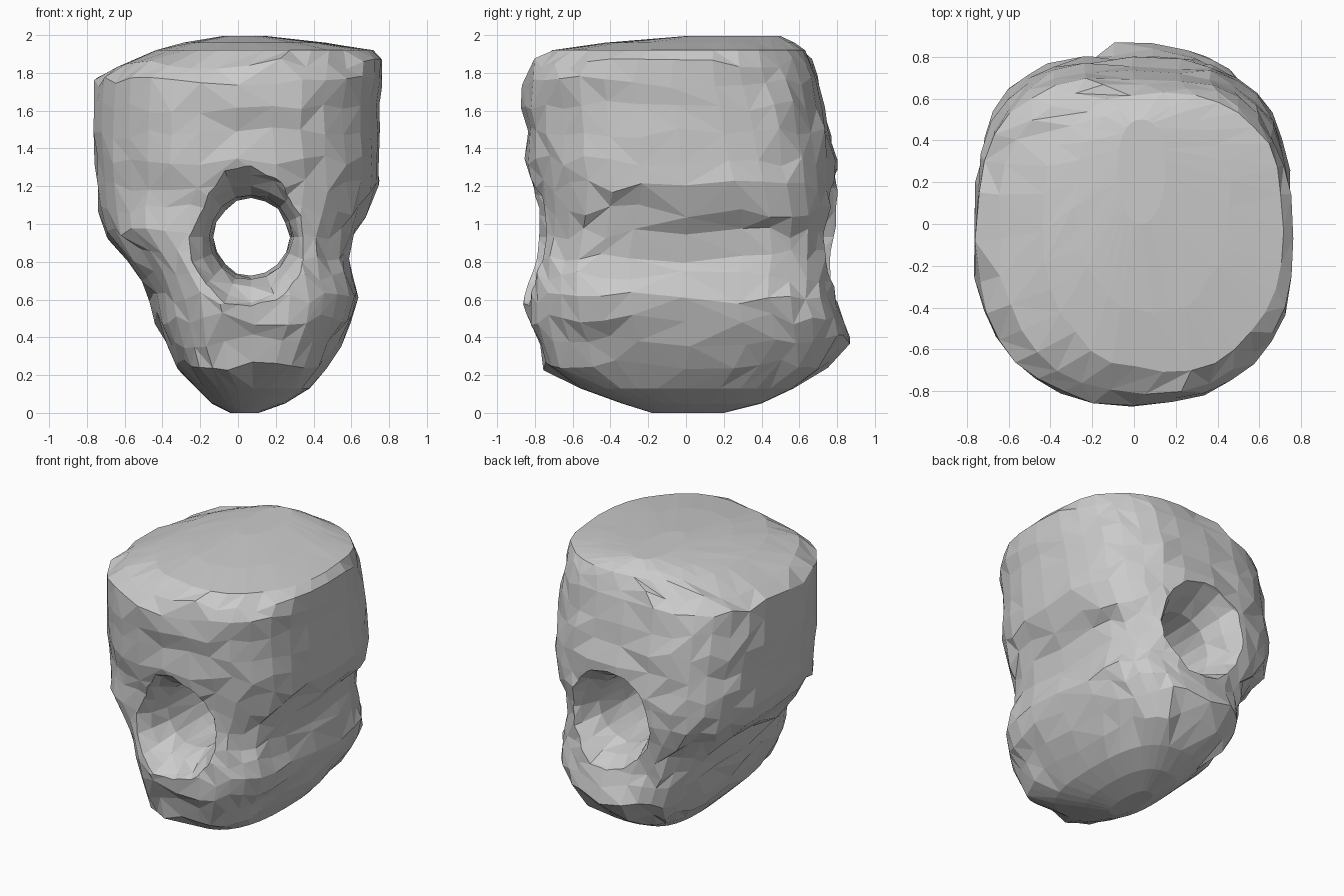
import bpy, bmesh, math, random
from mathutils import Vector, noise

if "Cube" in bpy.data.objects:
    bpy.data.objects.remove(bpy.data.objects["Cube"])

random.seed(4)
SIDES = 32
# Horizontal sections: z, left x, right x, front y, back y, corner fullness
RINGS = [
    (0.00, -0.04, 0.11, -0.18, 0.20, 2.2),
    (0.05, -0.14, 0.25, -0.34, 0.40, 2.3),
    (0.13, -0.22, 0.38, -0.56, 0.57, 2.5),
    (0.26, -0.33, 0.48, -0.75, 0.74, 2.8),
    (0.38, -0.38, 0.54, -0.79, 0.83, 3.0),
    (0.50, -0.42, 0.60, -0.82, 0.81, 3.0),
    (0.61, -0.46, 0.64, -0.83, 0.79, 3.0),
    (0.72, -0.51, 0.61, -0.82, 0.78, 3.1),
    (0.83, -0.58, 0.59, -0.80, 0.78, 3.3),
    (0.95, -0.69, 0.62, -0.79, 0.79, 3.1),
    (1.07, -0.73, 0.68, -0.79, 0.80, 2.9),
    (1.20, -0.75, 0.75, -0.81, 0.80, 2.6),
    (1.34, -0.76, 0.75, -0.84, 0.79, 2.5),
    (1.48, -0.77, 0.75, -0.85, 0.77, 2.4),
    (1.62, -0.77, 0.75, -0.86, 0.74, 2.4),
    (1.75, -0.76, 0.76, -0.86, 0.70, 2.4),
    (1.85, -0.65, 0.76, -0.81, 0.67, 2.3),
    (1.92, -0.44, 0.72, -0.70, 0.63, 2.2),
    (1.96, -0.28, 0.46, -0.42, 0.58, 2.1),
    (1.995, -0.08, 0.15, 0.00, 0.50, 2.0),
]


def loft(name, rings):
    """Skin closed rings of points and cap both ends with a fan."""
    bm = bmesh.new()
    rows = [[bm.verts.new(p) for p in r] for r in rings]
    for a, b in zip(rows, rows[1:]):
        n = len(a)
        for i in range(n):
            j = (i + 1) % n
            if random.random() < 0.5:
                bm.faces.new((a[i], a[j], b[j]))
                bm.faces.new((a[i], b[j], b[i]))
            else:
                bm.faces.new((a[i], a[j], b[i]))
                bm.faces.new((a[j], b[j], b[i]))
    for r in (rows[0], rows[-1]):
        c = bm.verts.new(sum((v.co for v in r), Vector()) / len(r))
        for i in range(len(r)):
            bm.faces.new((r[i], r[(i + 1) % len(r)], c))
    bmesh.ops.recalc_face_normals(bm, faces=bm.faces)
    me = bpy.data.meshes.new(name)
    bm.to_mesh(me)
    bm.free()
    ob = bpy.data.objects.new(name, me)
    bpy.context.collection.objects.link(ob)
    return ob


def sgnpow(v, e):
    return math.copysign(abs(v) ** e, v)


def bump(p, centre, size, push):
    return Vector(push) * math.exp(-((p - Vector(centre)).length / size) ** 2)


# Rough stone body, with faint grooves running front to back
body_rings = []
for k, (z, xl, xr, yf, yb, full) in enumerate(RINGS):
    ring = []
    inner = 2 < k < len(RINGS) - 1
    for i in range(SIDES):
        a = 2 * math.pi * i / SIDES
        c, s = math.cos(a), math.sin(a)
        e = 2 / (full + (0.3 if s > 0 else 0))
        cx, cy = sgnpow(c, e), sgnpow(s, e)
        p = Vector(((xl + xr) / 2 + (xr - xl) / 2 * cx,
                    (yf + yb) / 2 + (yb - yf) / 2 * cy, z))
        if inner:
            d = noise.noise(Vector((p.x * 4, p.y * 1.3, p.z * 5))) * 0.015
            d += random.uniform(-0.012, 0.012)
            p += Vector((c, s, 0)) * d
            if z < 1.9:
                p.z += random.uniform(-0.035, 0.035)
        # Knobs: front, back, and the one under the bore
        p += bump(p, (-0.17, -0.83, 0.6), 0.13, (0, -0.06, 0))
        p += bump(p, (0.02, 0.83, 0.36), 0.16, (0, 0.06, 0))
        p += bump(p, (-0.24, -0.70, 0.24), 0.13, (-0.02, -0.05, -0.02))
        ring.append(p)
    body_rings.append(ring)
body = loft("stone_body", body_rings)

# Flared bore cut through from front to back: y, radius
BORE = [(-1.1, 0.50), (-0.86, 0.35), (-0.78, 0.305), (-0.71, 0.255), (-0.58, 0.22), (-0.3, 0.21),
        (0.0, 0.20), (0.3, 0.21), (0.56, 0.225), (0.69, 0.265), (0.78, 0.325), (0.86, 0.37), (1.1, 0.50)]
bore_rings = []
for y, r in BORE:
    ring = []
    rough = 0.13 if abs(y) > 0.65 else 0.05
    for i in range(16):
        a = 2 * math.pi * i / 16
        q = r * (1 + random.uniform(-0.02, rough))
        ring.append(Vector((0.07 + q * 0.98 * math.cos(a), y, 0.93 + q * 1.02 * math.sin(a))))
    bore_rings.append(ring)
cutter = loft("bore_cutter", bore_rings)
cutter.hide_render = True

mod = body.modifiers.new("bore", 'BOOLEAN')
mod.operation = 'DIFFERENCE'
mod.solver = 'EXACT'
mod.object = cutter
bpy.context.view_layer.objects.active = body
body.select_set(True)
bpy.ops.object.modifier_apply(modifier=mod.name)
bpy.data.objects.remove(cutter)
